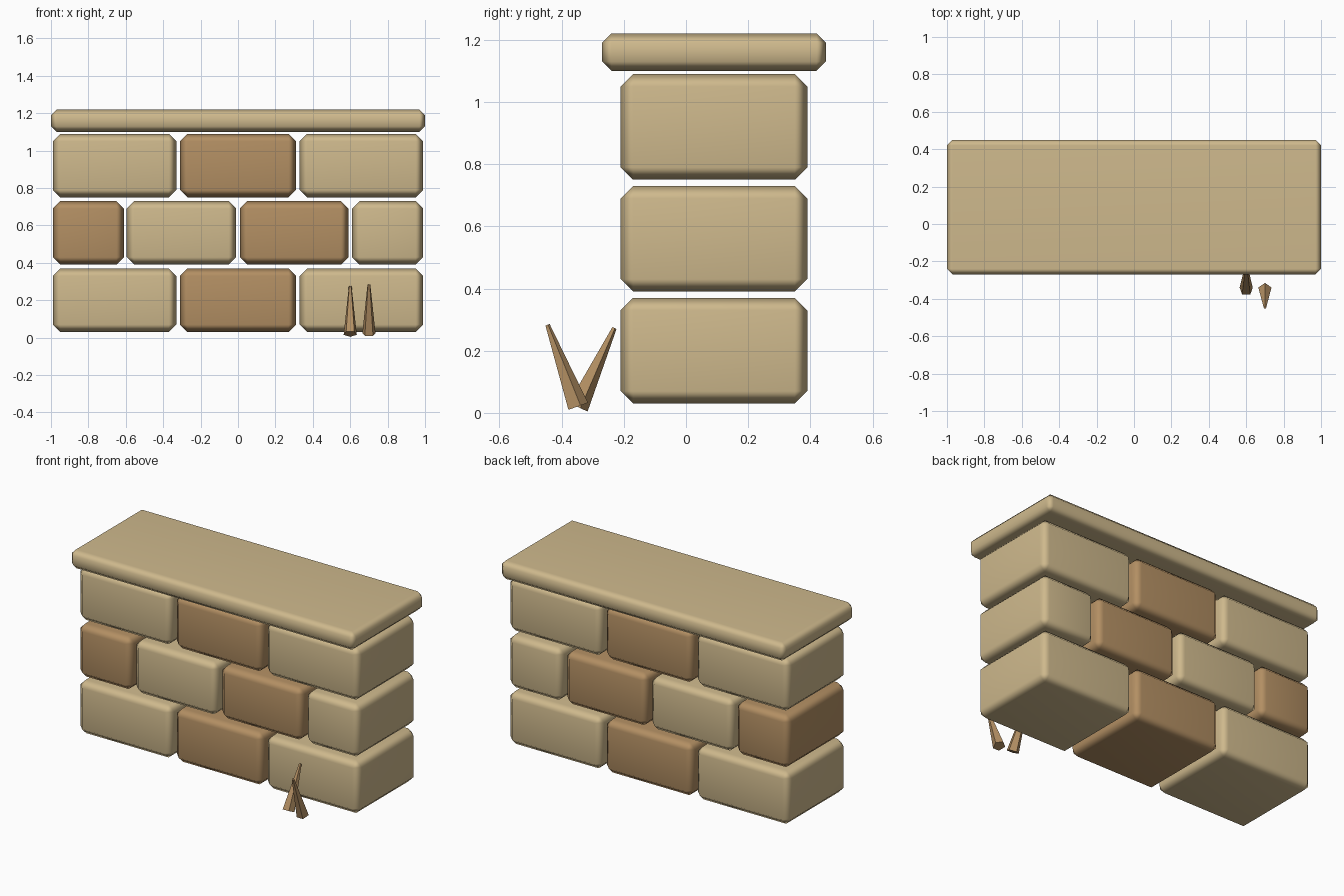
import bpy
import bmesh
from mathutils import Matrix, Vector

old = bpy.data.objects.get("Cube")
if old:
    bpy.data.objects.remove(old, do_unlink=True)


def make_material(name, rgb):
    mat = bpy.data.materials.new(name)
    mat.use_nodes = True
    colour = (*rgb, 1.0)
    mat.diffuse_color = colour
    mat.node_tree.nodes["Principled BSDF"].inputs["Base Color"].default_value = colour
    return mat


sand = make_material("sand stone", (0.62, 0.485, 0.265))
brown = make_material("brown stone", (0.45, 0.275, 0.125))


def add_object(name, bm, mat, smooth):
    mesh = bpy.data.meshes.new(name)
    for face in bm.faces:
        face.smooth = smooth
    bm.to_mesh(mesh)
    bm.free()
    mesh.materials.append(mat)
    obj = bpy.data.objects.new(name, mesh)
    bpy.context.collection.objects.link(obj)
    return obj


def add_block(name, low, high, bevel, mat):
    """Chamfered block with softly shaded edges."""
    low, high = Vector(low), Vector(high)
    bm = bmesh.new()
    bmesh.ops.create_cube(bm, size=1)
    bmesh.ops.scale(bm, vec=high - low, verts=bm.verts)
    bmesh.ops.bevel(bm, geom=bm.edges[:], offset=bevel, segments=1, affect='EDGES')
    obj = add_object(name, bm, mat, True)
    obj.location = (low + high) / 2
    obj.modifiers.new("soft edges", 'WEIGHTED_NORMAL').keep_sharp = False


def add_spike(name, x, tilt):
    """Five-sided tapered stick leaning forward or back from its base."""
    length = 0.28
    bm = bmesh.new()
    bmesh.ops.create_cone(bm, cap_ends=True, segments=5,
                          radius1=0.037, radius2=0.008, depth=length)
    bmesh.ops.translate(bm, vec=(0, 0, length / 2), verts=bm.verts)
    obj = add_object(name, bm, brown, False)
    obj.matrix_world = Matrix.Translation((x, -0.35, 0.02)) @ Matrix.Rotation(tilt, 4, 'X')


# Brick courses: long rows alternate with an offset row
long_row = [(-0.99, -0.33, sand), (-0.31, 0.31, brown), (0.33, 0.99, sand)]
offset_row = [(-0.99, -0.61, brown), (-0.595, -0.01, sand),
              (0.01, 0.59, brown), (0.61, 0.99, sand)]
for row, bricks in enumerate((long_row, offset_row, long_row)):
    bottom = 0.03 + 0.36 * row
    for i, (x0, x1, mat) in enumerate(bricks):
        add_block(f"brick_row{row + 1}_{i + 1}", (x0, -0.21, bottom),
                  (x1, 0.39, bottom + 0.34), 0.04, mat)

# Coping slab on top
add_block("top_slab", (-1, -0.27, 1.10), (1, 0.45, 1.22), 0.03, sand)

# Pair of crossed sticks in front of the wall
add_spike("stick_leaning_back", 0.6, -0.44)
add_spike("stick_leaning_forward", 0.7, 0.35)
